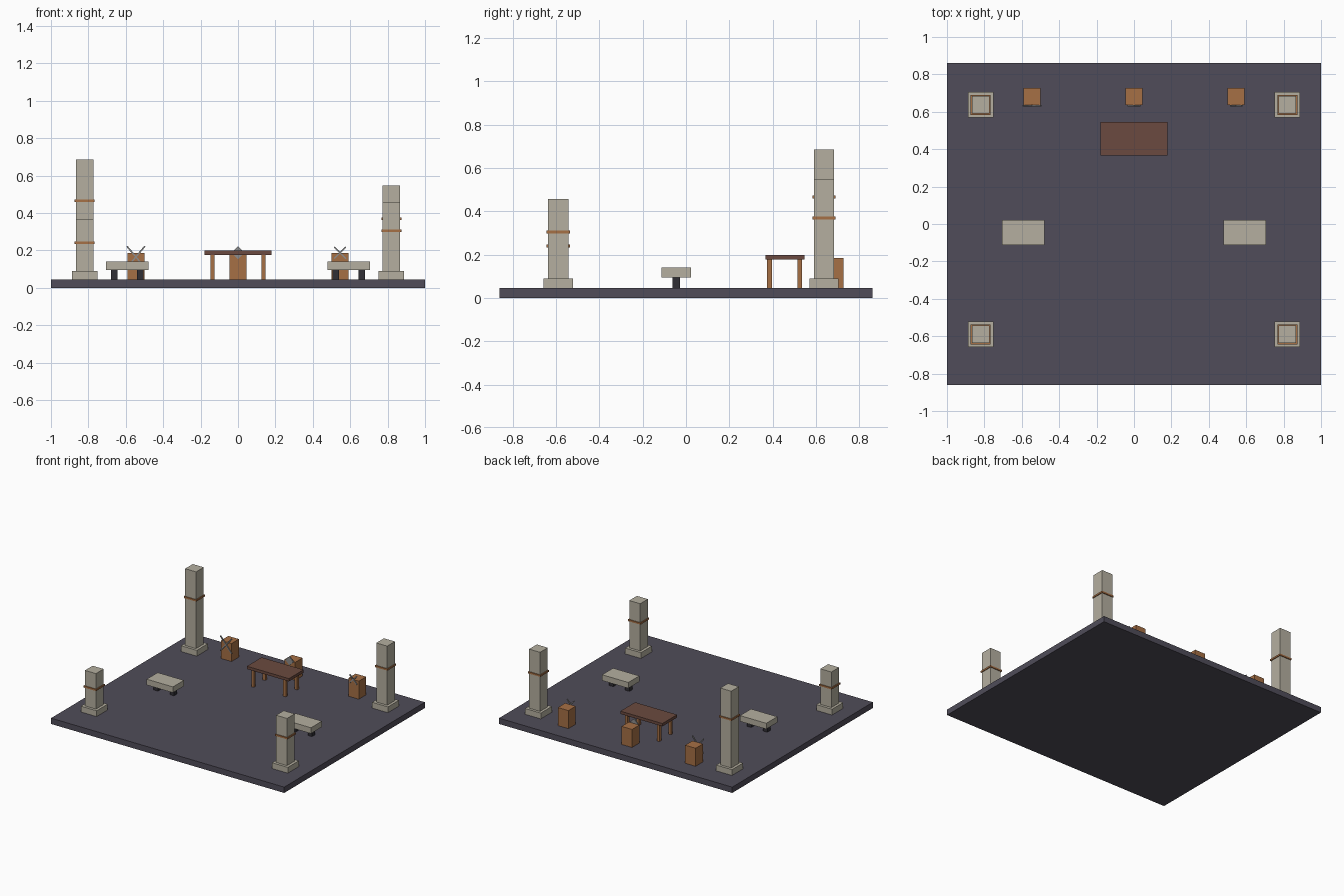
import bpy
from math import radians

if "Cube" in bpy.data.objects:
    bpy.data.objects.remove(bpy.data.objects["Cube"])


def material(name, rgb):
    m = bpy.data.materials.new(name)
    m.diffuse_color = (*rgb, 1)
    m.use_nodes = True
    m.node_tree.nodes["Principled BSDF"].inputs["Base Color"].default_value = m.diffuse_color
    return m


slate = material("slate", (0.08, 0.073, 0.1))
stone = material("stone", (0.46, 0.43, 0.35))
wood = material("warm_wood", (0.38, 0.16, 0.06))
dark_wood = material("dark_wood", (0.147, 0.068, 0.05))
iron = material("iron", (0.03, 0.028, 0.035))
steel = material("steel", (0.27, 0.27, 0.27))


def box(name, center, size, mat, tilt=0):
    """Box by centre and size, optionally tilted in the front plane."""
    bpy.ops.mesh.primitive_cube_add(size=1, location=center)
    ob = bpy.context.object
    ob.name = name
    ob.scale = size
    ob.rotation_euler.y = radians(tilt)
    ob.data.materials.append(mat)
    return ob


def block(name, x, y, z0, z1, sx, sy, mat):
    """Upright box between two heights."""
    return box(name, (x, y, (z0 + z1) / 2), (sx, sy, z1 - z0), mat)


FLOOR = 0.045
block("floor", 0, 0, 0, FLOOR, 2, 1.724, slate)

# Broken pillars: x, y, top height, band height
for x, y, top, band in [(-0.82, 0.637, 0.685, 0.465), (0.82, 0.637, 0.548, 0.368),
                        (-0.82, -0.59, 0.365, 0.24), (0.82, -0.59, 0.456, 0.304)]:
    block("pillar_base", x, y, FLOOR, 0.09, 0.135, 0.135, stone)
    block("pillar_shaft", x, y, 0.09, top, 0.094, 0.094, stone)
    block("pillar_band", x, y, band - 0.0065, band + 0.0065, 0.107, 0.107, wood)

# Stone benches on dark legs
for side in (-1, 1):
    x = side * 0.592
    block("bench_seat", x, -0.045, 0.095, 0.14, 0.225, 0.135, stone)
    for dx in (-0.069, 0.069):
        block("bench_leg", x + dx, -0.045, FLOOR, 0.095, 0.036, 0.036, iron)

# Table
block("table_top", 0, 0.456, 0.176, 0.198, 0.36, 0.18, dark_wood)
for x in (-0.137, 0.137):
    for y in (0.385, 0.525):
        block("table_leg", x, y, FLOOR, 0.176, 0.022, 0.022, wood)

# Plinths along the back
for x in (-0.546, 0, 0.546):
    block("plinth", x, 0.681, FLOOR, 0.185, 0.09, 0.09, wood)

# Emblems on the plinth fronts: crossed bars and a diamond plate
for x, z, length, angle in [(-0.546, 0.165, 0.15, 40), (0.546, 0.187, 0.088, 45)]:
    for tilt in (-angle, angle):
        box("crossed_bar", (x, 0.633, z), (0.008, 0.008, length), steel, tilt)
box("diamond_plate", (0, 0.633, 0.187), (0.05, 0.008, 0.05), steel, 45)
